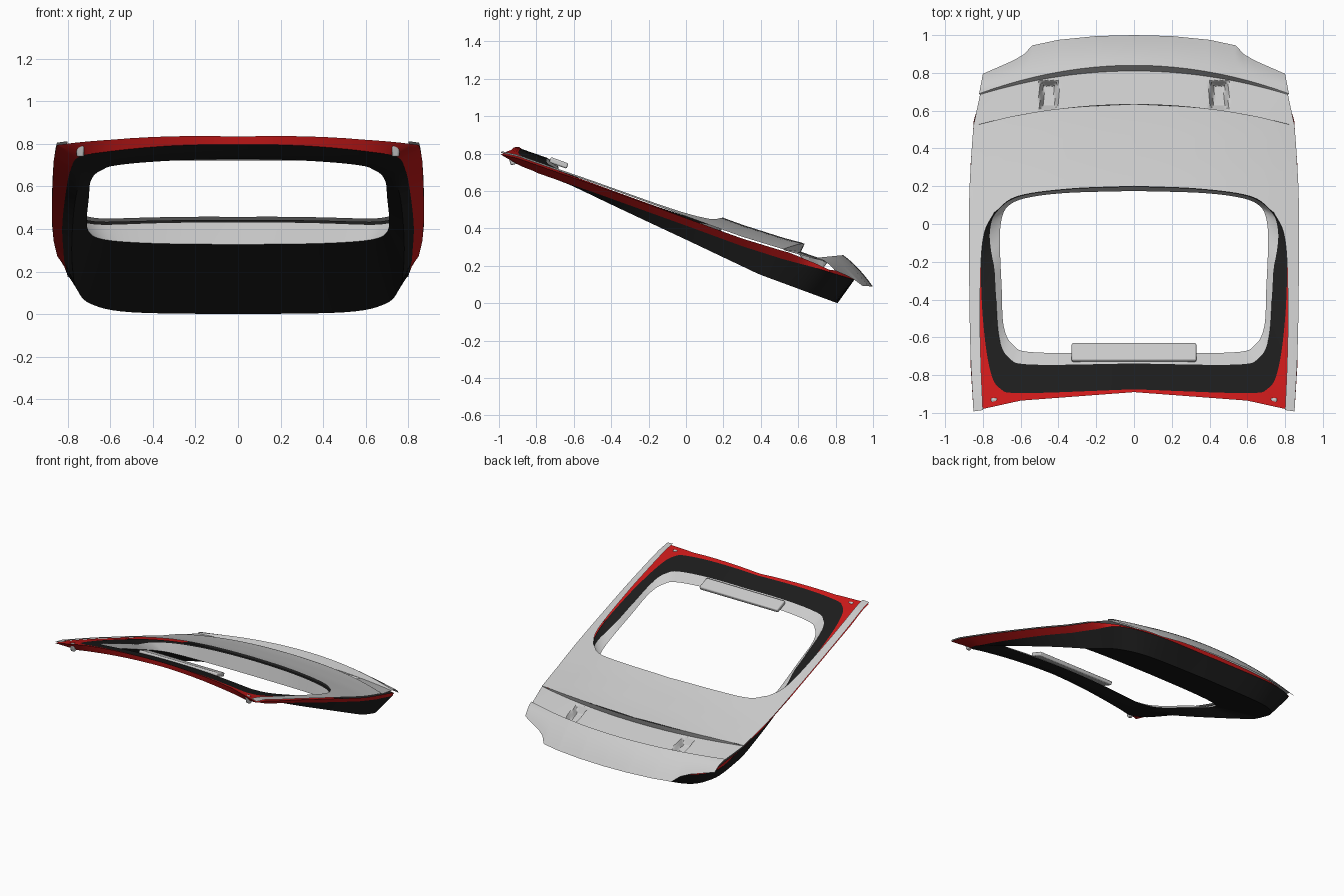
import bpy, bmesh
from math import radians
from mathutils import Vector

if "Cube" in bpy.data.objects:
    bpy.data.objects.remove(bpy.data.objects["Cube"])


def material(name, rgb):
    m = bpy.data.materials.new(name)
    m.diffuse_color = (*rgb, 1)
    m.use_nodes = True
    m.node_tree.nodes["Principled BSDF"].inputs["Base Color"].default_value = m.diffuse_color
    return m


BLACK = material("black_trim", (0.012, 0.012, 0.012))
RED = material("red_paint", (0.6, 0.01, 0.01))


def table(pts, t):
    for (a, u), (b, v) in zip(pts, pts[1:]):
        if t <= b:
            break
    return u + (v - u) * (t - a) / (b - a)


# height of the side edge, the crowned outer skin and the trim underside
def edge_z(y):
    return table([(-1, .803), (-.9, .782), (-.5, .645), (0, .465), (.3, .355),
                  (.52, .285), (.69, .24), (.9, .175)], y)


def skin_z(x, y):
    return edge_z(y) + .065 * max(0, 1 - (abs(x) / .87) ** 2.5)


def under_z(x, y):
    low = table([(-.89, .72), (-.68, .645), (0, .34), (.39, .155), (.81, 0)], y)
    return low + .065 * (1 - (x / .87) ** 2) * min(1, max(0, -y / .7))


def curve(pts, n=6, smooth=True):
    """Sample a curve through plan points, n steps per span."""
    p = [Vector(q) for q in pts]
    out = []
    for i in range(len(p) - 1):
        b, c = p[i], p[i + 1]
        a = p[i - 1] if i else 2 * b - c
        d = p[i + 2] if i + 2 < len(p) else 2 * c - b
        for k in range(n):
            t = k / n
            if smooth:
                out.append(.5 * (2 * b + (c - a) * t + (2 * a - 5 * b + 4 * c - d) * t * t
                                 + (3 * b - a - 3 * c + d) * t ** 3))
            else:
                out.append(b.lerp(c, t))
    out.append(p[-1])
    out[0].x = max(0, out[0].x)
    return out


def lift(ring, height):
    return [Vector((p.x, p.y, height(p.x, p.y))) for p in ring]


def blend(a, b, t):
    return [p.lerp(q, t) for p, q in zip(a, b)]


def finish(ob, mat, angle=35):
    if mat:
        ob.data.materials.append(mat)
    bpy.ops.object.select_all(action='DESELECT')
    ob.select_set(True)
    bpy.context.view_layer.objects.active = ob
    bpy.ops.object.shade_smooth_by_angle(angle=radians(angle))


def loft(name, rows, mat=None, up=True):
    """Skin between rows of points on the +x half, mirrored to the other side."""
    bm = bmesh.new()
    grid = [[bm.verts.new(p) for p in r] for r in rows]
    for r, s in zip(grid, grid[1:]):
        for i in range(len(r) - 1):
            bm.faces.new((r[i], r[i + 1], s[i + 1], s[i]))
    bmesh.ops.remove_doubles(bm, verts=bm.verts, dist=1e-5)
    bm.normal_update()
    if (sum(f.normal.z * f.calc_area() for f in bm.faces) > 0) != up:
        bmesh.ops.reverse_faces(bm, faces=bm.faces)
    me = bpy.data.meshes.new(name)
    bm.to_mesh(me)
    bm.free()
    ob = bpy.data.objects.new(name, me)
    bpy.context.collection.objects.link(ob)
    ob.modifiers.new("mirror", 'MIRROR').merge_threshold = .001
    finish(ob, mat)


# plan curves, all running from front centre round to rear centre
opening = curve([(0, -.68), (.52, -.68), (.64, -.64), (.69, -.54), (.70, -.35), (.71, -.1),
                 (.70, .03), (.66, .10), (.56, .14), (.35, .165), (0, .175)])
window = curve([(0, -.875), (.58, -.895), (.71, -.87), (.765, -.76), (.80, -.5), (.81, -.2),
                (.79, -.04), (.74, .06), (.62, .145), (.35, .185), (0, .20)])
bottom = curve([(0, -.80), (.54, -.80), (.67, -.76), (.73, -.66), (.765, -.4), (.78, 0),
                (.775, .3), (.755, .5), (.69, .68), (.5, .785), (0, .81)])
joint = curve([(0, -.885), (.6, -.91), (.74, -.9), (.785, -.75), (.81, -.4), (.825, 0),
               (.82, .3), (.81, .55), (.77, .77), (.52, .885), (0, .90)])
rim = curve([(0, -.89), (.6, -.935), (.85, -.99), (.865, -.75), (.871, -.4), (.874, 0),
             (.866, .3), (.848, .55), (.78, .765), (.51, .87), (0, .89)], smooth=False)

opening = lift(opening, lambda x, y: under_z(x, y) + .02 + .05 * (y + .68) / .85)
window = lift(window, lambda x, y: skin_z(x, y) - .015)
bottom = lift(bottom, under_z)
joint = lift(joint, lambda x, y: edge_z(y) - .05 + (.07 * (1 - (x / .8) ** 2) if y < -.8 else 0))
rim = lift(rim, lambda x, y: skin_z(x, y) - .01 - .2 * max(0, y - .55))
middle = []
for p, q in zip(opening, window):
    t = .3 if p.y < -.2 else .3 + .6 * (p.y + .2) / .375
    m = p.lerp(q, t)
    m.z = p.z + (q.z - p.z) * max(t, .5)
    middle.append(m)

# inner trim, window surround and red frame
loft("inner_trim_underside", [joint, blend(joint, bottom, .5), bottom,
                              blend(bottom, opening, .5), opening], BLACK, up=False)
loft("window_opening_wall", [opening, blend(opening, middle, .5), middle])
loft("window_funnel", [middle, blend(middle, window, .5), window], BLACK)
half = 5 * 6 + 1
loft("red_frame_top", [window[:half], rim[:half]], RED)
loft("red_frame_side", [rim, blend(rim, joint, .5), joint], RED, up=False)

# outer skin: rear window panel running into the two side rails
inner = curve([(0, .2), (.35, .185), (.62, .145), (.74, .06)])[:-1] + curve(
    [(.74, .06), (.79, -.04), (.81, -.2), (.815, -.5), (.81, -.75), (.80, -.985)])
outer = curve([(0, .635), (.35, .615), (.62, .575), (.85, .52)])[:-1] + curve(
    [(.85, .52), (.862, .35), (.873, .1), (.872, -.35), (.865, -.7), (.85, -.992)])
loft("outer_skin", [lift(blend(inner, outer, k / 8), skin_z) for k in range(9)])

# lower tail panel: overhanging lip, pocketed panel, raised ridge, tail skirt
U = [i / 84 for i in range(85)]


def arc_row(width, y0, dy, z0, dz):
    return [Vector((width * u, y0 + dy * (1 - u * u), z0 + dz * (1 - u * u))) for u in U]


def ramp(d, w):
    return min(1, max(0, d / w))


lip = lift(arc_row(.85, .52, .115, 0, 0), skin_z)
base = arc_row(.85, .52, .095, .285, -.01)
foot = arc_row(.815, .685, .125, .238, -.03)
ridge = arc_row(.82, .69, .15, .242, .015)
panel = []
for k in range(41):
    row = blend(base, foot, k / 40)
    for p in row:  # pocket recess
        dx = .05 - abs(p.x - .45)
        dy = min(p.y - .60, .76 - p.y)
        p.z -= .045 * min(ramp(dx, .02), ramp(dy, .03))
    panel.append(row)
plan = [(0, 1.0), (.2, .995), (.4, .975), (.54, .945), (.58, .90), (.64, .865), (.8, .795)]
drop = [(0, .088), (.54, .092), (.58, .125), (.64, .145), (.8, .176)]
hem = [Vector((.8 * u, table(plan, .8 * u), table(drop, .8 * u))) for u in U]
skirt = []
for k in range(1, 7):
    t = k / 6
    row = blend(ridge, hem, t)
    for p in row:
        p.z += .06 * t * (1 - t)
    skirt.append(row)
loft("tail_lip", [lip, base])
loft("tail_panel", panel)
loft("tail_ridge", [foot, ridge])
loft("tail_skirt", [ridge] + skirt)


# small fittings
def block(name, loc, size, tilt, bevel):
    bpy.ops.mesh.primitive_cube_add(size=1, location=loc, rotation=(radians(tilt), 0, 0))
    ob = bpy.context.object
    ob.name = name
    ob.scale = size
    bpy.ops.object.transform_apply(location=False, rotation=False, scale=True)
    b = ob.modifiers.new("bevel", 'BEVEL')
    b.width, b.segments = bevel, 2
    finish(ob, None)


block("high_lamp_bar", (0, -.68, .75), (.66, .10, .03), -20, .008)
for side in (-1, 1):
    block("hinge", (side * .74, -.93, .77), (.035, .03, .06), 15, .008)
